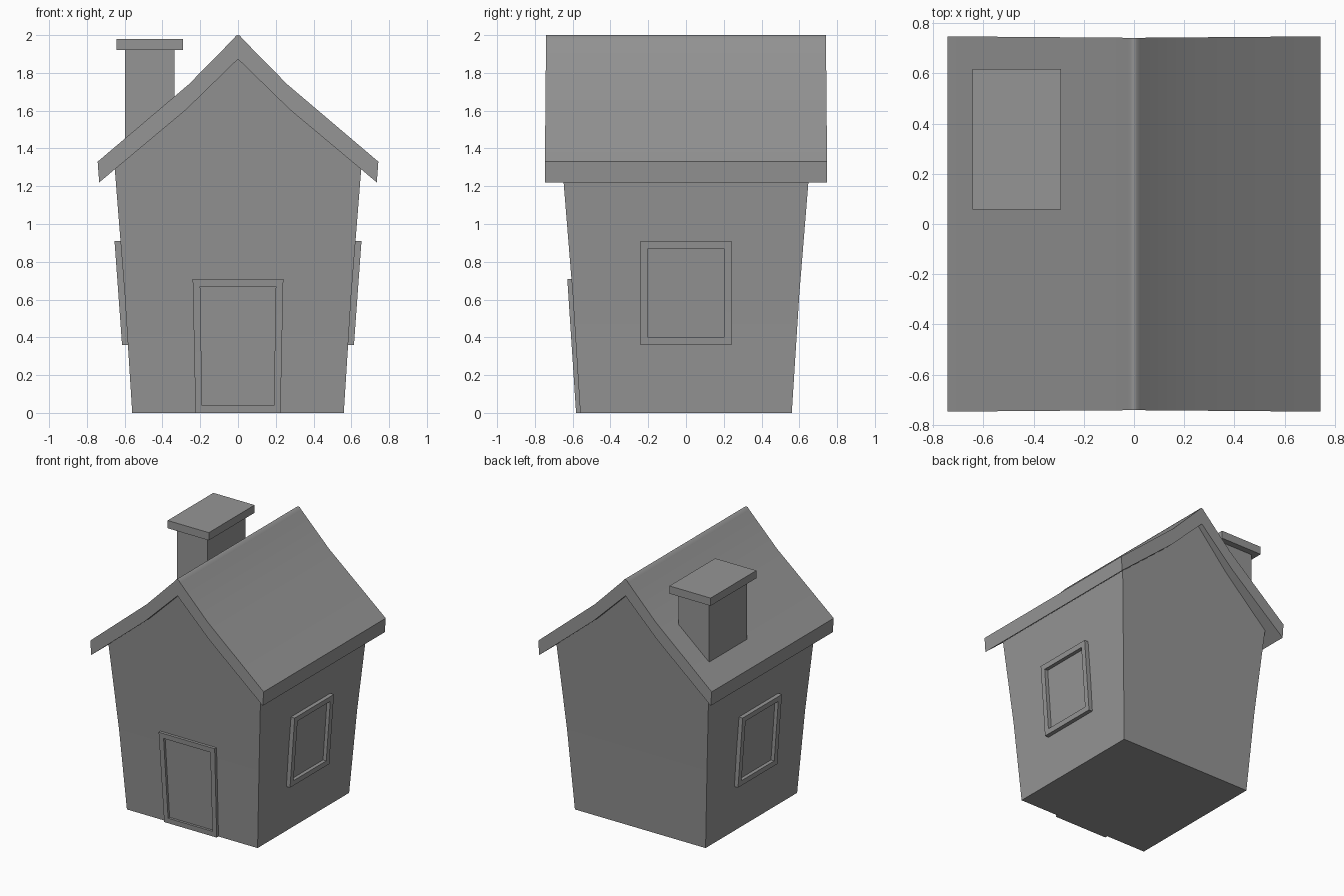
import bpy, bmesh, math

if "Cube" in bpy.data.objects:
    bpy.data.objects.remove(bpy.data.objects["Cube"])

grey = bpy.data.materials.new("dark_grey")
grey.diffuse_color = (0.3, 0.3, 0.3, 1)
grey.use_nodes = True
grey.node_tree.nodes["Principled BSDF"].inputs["Base Color"].default_value = grey.diffuse_color


def half_width(z):
    # the walls lean outwards, a little more above mid height
    return 0.56 + 0.04 * z / 0.63 if z < 0.63 else 0.60 + 0.052 * (z - 0.63) / 0.64


def finish(name, bm, angle=40):
    bmesh.ops.recalc_face_normals(bm, faces=bm.faces[:])
    me = bpy.data.meshes.new(name)
    bm.to_mesh(me)
    bm.free()
    me.materials.append(grey)
    ob = bpy.data.objects.new(name, me)
    bpy.context.collection.objects.link(ob)
    bpy.ops.object.select_all(action='DESELECT')
    ob.select_set(True)
    bpy.context.view_layer.objects.active = ob
    bpy.ops.object.shade_smooth_by_angle(angle=math.radians(angle))
    return ob


def loft(bm, rings):
    # skin closed rings of points and cap both ends
    vs = [[bm.verts.new(p) for p in r] for r in rings]
    n = len(vs[0])
    for a, b in zip(vs, vs[1:]):
        for i in range(n):
            bm.faces.new((a[i], a[(i + 1) % n], b[(i + 1) % n], b[i]))
    bm.faces.new(vs[0])
    bm.faces.new(vs[-1])
    return vs


def mirrored(pts):
    # right half from bottom to apex, reflected to the left half
    return pts + [(-x, z) for x, z in reversed(pts) if x > 0]


# walls with gables, folded at mid height
wall = mirrored([(0.56, 0), (0.60, 0.63), (0.653, 1.30), (0.28, 1.64), (0, 1.9)])
bm = bmesh.new()
ends = loft(bm, [[(x, s * half_width(z), z) for x, z in wall] for s in (-1, 1)])
for r in ends:
    bmesh.ops.connect_verts(bm, verts=[r[1], r[-2]])
finish("walls", bm)

# roof slab with a rounded ridge and flared eaves
top = [(0.743, 1.33), (0.26, 1.74), (0.024, 1.98), (0.010, 1.997), (0, 2.0)]
under = [(0.735, 1.22), (0.275, 1.605), (0, 1.873)]
roof = mirrored(top) + [(-x, z) for x, z in under] + [(x, z) for x, z in under[-2::-1]]
bm = bmesh.new()
loft(bm, [[(x, s * (0.741 + 0.008 * abs(x)), z) for x, z in roof] for s in (-1, 1)])
finish("roof", bm)


def framed_panel(name, place, outer, inner, out):
    # raised frame around a recessed panel; sizes = (bottom half, top half, z0, z1)
    def ring(size, offset):
        b, t, z0, z1 = size
        return [place(u, z, half_width(z) + offset)
                for u, z in ((-b, z0), (b, z0), (t, z1), (-t, z1))]
    bm = bmesh.new()
    loft(bm, [ring(outer, -0.02), ring(outer, out), ring(inner, out), ring(inner, 0.003)])
    finish(name, bm)


# door and two side windows
framed_panel("door", lambda u, z, d: (u, -d, z),
             (0.225, 0.24, 0, 0.71), (0.19, 0.20, 0.04, 0.67), 0.022)
for side, s in (("right", 1), ("left", -1)):
    framed_panel("window_" + side, lambda u, z, d: (s * d, u, z),
                 (0.24, 0.24, 0.36, 0.91), (0.20, 0.20, 0.40, 0.87), 0.031)


def box(name, x0, x1, y0, y1, z0, z1):
    bm = bmesh.new()
    loft(bm, [[(x0, y0, z), (x1, y0, z), (x1, y1, z), (x0, y1, z)] for z in (z0, z1)])
    finish(name, bm)


# chimney
box("chimney_stack", -0.597, -0.335, 0.105, 0.57, 1.37, 1.93)
box("chimney_cap", -0.643, -0.29, 0.057, 0.617, 1.92, 1.98)
